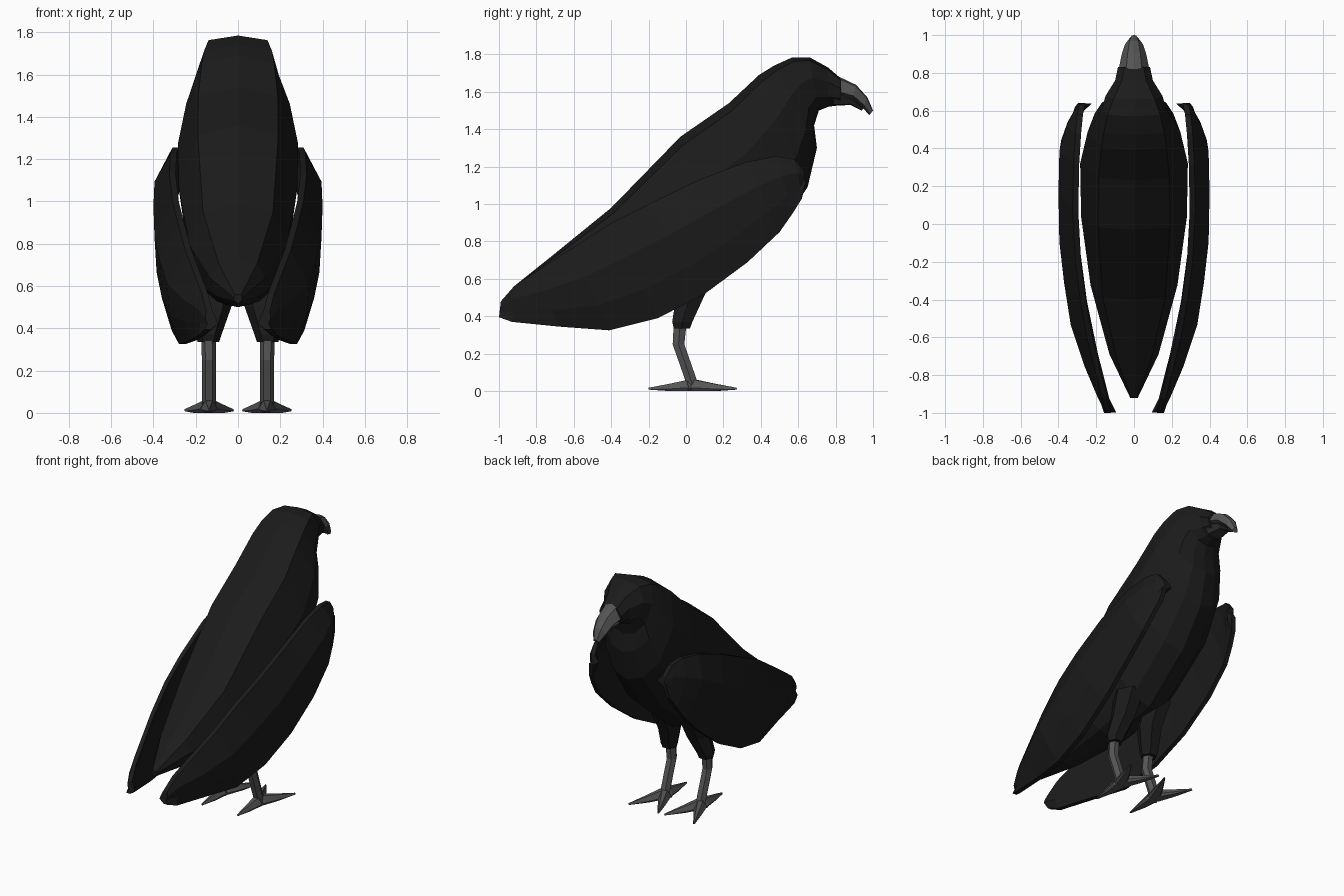
import bpy, bmesh
from math import cos, sin, pi
from mathutils import Vector

if "Cube" in bpy.data.objects:
    bpy.data.objects.remove(bpy.data.objects["Cube"])


def material(name, c):
    m = bpy.data.materials.new(name)
    m.diffuse_color = (c, c, c, 1)
    m.use_nodes = True
    m.node_tree.nodes["Principled BSDF"].inputs["Base Color"].default_value = m.diffuse_color
    return m


FEATHER = material("feather_black", 0.011)
HORN = material("horn_grey", 0.09)
HORN_DARK = material("horn_dark", 0.035)


def loft(name, rings, mat, mirror=False):
    """Skin a list of equal-length rings, capping both ends."""
    bm = bmesh.new()
    vs = [[bm.verts.new(p) for p in r] for r in rings]
    n = len(rings[0])
    for a, b in zip(vs, vs[1:]):
        for i in range(n):
            j = (i + 1) % n
            bm.faces.new((a[i], a[j], b[j], b[i]))
    bm.faces.new(vs[0])
    bm.faces.new(vs[-1])
    bmesh.ops.recalc_face_normals(bm, faces=bm.faces)
    me = bpy.data.meshes.new(name)
    bm.to_mesh(me)
    bm.free()
    me.materials.append(mat)
    ob = bpy.data.objects.new(name, me)
    bpy.context.collection.objects.link(ob)
    if mirror:
        ob.modifiers.new("mirror", 'MIRROR').use_mirror_merge = False
    return ob


def section(ty, tz, by, bz, w, shape):
    """Symmetric ring between a top and a bottom point; shape = (drop, width) pairs."""
    half = [(w * f, ty + (by - ty) * t, tz + (bz - tz) * t) for t, f in shape]
    return ([(0, ty, tz)] + half + [(0, by, bz)]
            + [(-x, y, z) for x, y, z in reversed(half)])


# Body and head: top y,z, bottom y,z, half width, back-panel width
BODY = [(-.92, .56, -.92, .52, .02, .7), (-.72, .72, -.64, .50, .13, .7),
        (-.40, .98, -.20, .50, .23, .72), (-.03, 1.36, .15, .57, .28, .68),
        (.23, 1.54, .47, .83, .285, .66), (.39, 1.69, .65, 1.09, .245, .7),
        (.47, 1.74, .70, 1.30, .20, .8), (.57, 1.785, .685, 1.42, .17, .82),
        (.66, 1.785, .71, 1.50, .15, .72), (.76, 1.73, .76, 1.52, .10, .65),
        (.83, 1.67, .83, 1.53, .085, .6)]
loft("body", [section(*r[:5], [(.06, r[5]), (.38, 1), (.75, .85), (.94, .45)])
              for r in BODY], FEATHER)

# Beak
UPPER = [(.82, 1.68, .81, 1.575, .082), (.91, 1.637, .89, 1.56, .066),
         (.97, 1.57, .945, 1.515, .048), (1.0, 1.50, .98, 1.475, .022)]
LOWER = [(.79, 1.60, .79, 1.525, .082), (.89, 1.57, .88, 1.53, .058),
         (.95, 1.515, .94, 1.50, .03)]
loft("upper_beak", [section(*r, [(.1, .5), (.75, 1)]) for r in UPPER], HORN)
loft("lower_beak", [section(*r, [(.25, 1), (.9, .6)]) for r in LOWER], HORN_DARK)

# Folded wings: top y,z, bottom y,z, rim x, bulge x
WING = [(.63, 1.18, .64, 1.12, .26, .285), (.58, 1.24, .62, 1.03, .27, .32),
        (.48, 1.255, .57, .95, .28, .36), (.32, 1.225, .50, .85, .29, .395),
        (.07, 1.13, .33, .69, .295, .40), (-.20, 1.0, .10, .52, .28, .395),
        (-.40, .90, -.15, .39, .255, .37), (-.60, .77, -.41, .325, .22, .335),
        (-.80, .64, -.68, .345, .17, .26), (-.92, .56, -.93, .37, .14, .19),
        (-.99, .48, -1.0, .395, .12, .155)]
rings = []
for ty, tz, by, bz, rim, bulge in WING:
    def at(x, t):
        return (x, ty + (by - ty) * t, tz + (bz - tz) * t)
    low = rim + .25 * (bulge - rim)
    rings.append([at(rim, 0), at(rim + .03, 0), at(bulge, .35), at(bulge - .01, .7),
                  at(low + .03, 1), at(low, 1), at(bulge - .06, .7), at(bulge - .05, .35)])
loft("wings", rings, FEATHER, True)


def hexring(x, y, z, rx, ry):
    return [(x + rx * cos(i * pi / 3), y + ry * sin(i * pi / 3), z) for i in range(6)]


# Feathered thighs and bare shanks
loft("thighs", [hexring(.11, .08, .66, .09, .11), hexring(.11, .02, .50, .078, .085),
                hexring(.14, -.02, .37, .062, .062), hexring(.14, -.022, .335, .05, .05)],
     FEATHER, True)
loft("shanks", [hexring(.14, -.03, .38, .034, .04), hexring(.137, -.04, .25, .034, .036),
                hexring(.137, .03, .05, .034, .036), hexring(.137, .035, .015, .03, .03)],
     HORN, True)

# Toes: two forward, one back
for name, tip in (("outer_toes", (.25, .27)), ("inner_toes", (.024, .27)),
                  ("hind_toes", (.137, -.20))):
    a, b = Vector((.137, .03, 0)), Vector((*tip, 0))
    d = (b - a).normalized()
    s = Vector((-d.y, d.x, 0))
    rings = []
    for t, w, h in ((-.12, .034, .05), (.1, .04, .06), (.5, .026, .04), (1, .005, .018)):
        c = a.lerp(b, t)
        low = .008 if t == 1 else 0
        rings.append([c + s * (w * u) + Vector((0, 0, max(low, h * v)))
                      for u, v in ((1, .3), (.4, 1), (-.4, 1), (-1, .3), (-.7, 0), (.7, 0))])
    loft(name, rings, HORN, True)
